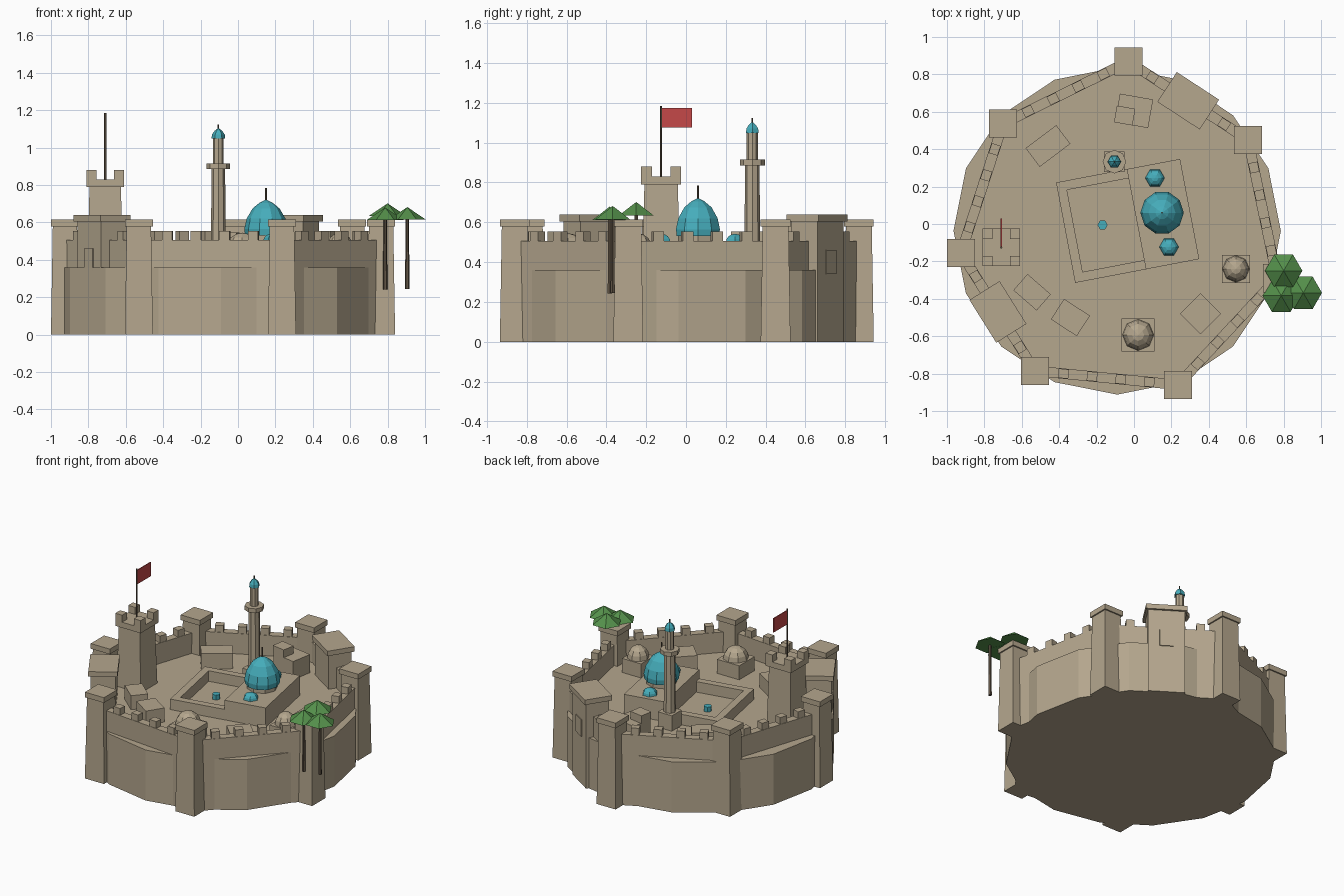
import bpy
import bmesh
from math import pi, cos, sin, atan2, radians
from mathutils import Vector, Matrix

cube = bpy.data.objects.get("Cube")
if cube:
    bpy.data.objects.remove(cube, do_unlink=True)


def material(name, rgb):
    m = bpy.data.materials.new(name)
    m.use_nodes = True
    col = (*rgb, 1)
    m.diffuse_color = col
    bsdf = next(n for n in m.node_tree.nodes if n.type == 'BSDF_PRINCIPLED')
    bsdf.inputs["Base Color"].default_value = col
    bsdf.inputs["Roughness"].default_value = 0.9
    return m


STONE = material("sandstone", (0.46, 0.385, 0.27))
BLUE = material("turquoise_tile", (0.061, 0.42, 0.5))
GREEN = material("palm_green", (0.09, 0.28, 0.07))
RED = material("flag_red", (0.56, 0.065, 0.065))
WOOD = material("dark_wood", (0.12, 0.09, 0.06))

FLOOR = 0.36


def finish(bm, name, mat, x, y, rot=0):
    bmesh.ops.recalc_face_normals(bm, faces=bm.faces)
    me = bpy.data.meshes.new(name)
    bm.to_mesh(me)
    bm.free()
    me.materials.append(mat)
    ob = bpy.data.objects.new(name, me)
    ob.location = (x, y, 0)
    ob.rotation_euler.z = rot
    bpy.context.collection.objects.link(ob)
    return ob


def box(name, x, y, z0, z1, sx, sy, rot=0, mat=STONE, taper=1.0):
    """Box standing on z0; its top is scaled by taper."""
    bm = bmesh.new()
    bmesh.ops.create_cube(bm, size=1)
    for v in bm.verts:
        k = taper if v.co.z > 0 else 1
        v.co = (v.co.x * sx * k, v.co.y * sy * k, z1 if v.co.z > 0 else z0)
    return finish(bm, name, mat, x, y, rot)


def lathe(name, x, y, profile, sides, mat=STONE, rot=0):
    """Faceted turned shape from (radius, height) pairs; radius 0 is a tip."""
    bm = bmesh.new()
    rings = []
    for r, z in profile:
        n = sides if r > 0 else 1
        rings.append([bm.verts.new((r * cos(2 * pi * i / sides), r * sin(2 * pi * i / sides), z))
                      for i in range(n)])
    for a, b in zip(rings, rings[1:]):
        for i in range(sides):
            j = (i + 1) % sides
            if len(b) == 1:
                bm.faces.new((a[i], a[j], b[0]))
            else:
                bm.faces.new((a[i], a[j], b[j], b[i]))
    for ring in (rings[0], rings[-1]):
        if len(ring) > 1:
            bm.faces.new(ring)
    return finish(bm, name, mat, x, y, rot)


def dome(name, x, y, z, r, h, sides, mat):
    steps = 4
    prof = [(r * cos(pi / 2 * i / steps), z + h * sin(pi / 2 * i / steps)) for i in range(steps)]
    return lathe(name, x, y, prof + [(0, z + h)], sides, mat)


# Raised ground inside the walls
lathe("ground_plateau", -0.09, -0.037, [(0.875, 0), (0.875, FLOOR)], 16)

# Ring of wall towers, counter-clockwise from the back
towers = [(-0.03, 0.868), (-0.70, 0.537), (-0.925, -0.155), (-0.53, -0.785),
          (0.235, -0.86), (0.765, -0.29), (0.61, 0.45)]
gates = (2, 6)
for i, (x, y) in enumerate(towers):
    box(f"wall_tower_{i}", x, y, 0, 0.578, 0.15, 0.15, taper=0.87)
    box(f"wall_tower_cap_{i}", x, y, 0.578, 0.615, 0.15, 0.15)

# Curtain walls with merlons, and gatehouses on two of them
for i, a in enumerate(towers):
    a, b = Vector(a), Vector(towers[(i + 1) % len(towers)])
    d = b - a
    mid = (a + b) / 2
    ang = atan2(d.y, d.x)
    box(f"curtain_wall_{i}", *mid, 0, 0.505, d.length, 0.055, ang)
    for k in range(1, 5):
        if i in gates and k in (2, 3):
            continue
        p = a + d * k / 5
        box(f"merlon_{i}_{k}", *p, 0.505, 0.553, 0.055, 0.05, ang)
    if i in gates:
        out = Vector((d.y, -d.x)).normalized()
        box(f"gatehouse_{i}", *mid, 0, 0.605, 0.24, 0.16, ang)
        box(f"gatehouse_cap_{i}", *mid, 0.605, 0.64, 0.27, 0.19, ang)
        box(f"gate_door_{i}", *(mid + out * 0.082), 0.34, 0.46, 0.09, 0.009, ang)

# Flag tower with corner merlons
fx, fy = -0.71, -0.125
box("flag_tower", fx, fy, FLOOR, 0.80, 0.19, 0.19, taper=0.88)
box("flag_tower_cap", fx, fy, 0.79, 0.83, 0.20, 0.20)
for sx in (-1, 1):
    for sy in (-1, 1):
        box("flag_tower_merlon", fx + sx * 0.073, fy + sy * 0.073, 0.83, 0.88, 0.054, 0.054)
lathe("flag_pole", fx, fy, [(0.006, 0.83), (0.006, 1.185)], 6, WOOD)
box("flag", fx, fy + 0.077, 1.075, 1.175, 0.006, 0.155, mat=RED)

# Minaret
mx, my = -0.105, 0.333
box("minaret_base", mx, my, FLOOR, 0.47, 0.11, 0.11)
lathe("minaret_shaft", mx, my, [(0.04, 0.47), (0.036, 0.89)], 8)
lathe("minaret_balcony", mx, my, [(0.063, 0.885), (0.063, 0.915)], 8)
lathe("minaret_lantern", mx, my, [(0.028, 0.915), (0.028, 1.05)], 8)
lathe("minaret_dome", mx, my, [(0.037, 1.048), (0.034, 1.07), (0.02, 1.09), (0, 1.105)], 6, BLUE)
lathe("minaret_finial", mx, my, [(0.004, 1.09), (0.004, 1.123)], 6, WOOD)

# Prayer hall and walled courtyard, turned together
turn = radians(10.8)
spin = Matrix.Rotation(turn, 2)
hall = Vector((0.155, 0.053))


def at_hall(x, y):
    return hall + spin @ Vector((x, y))


box("prayer_hall", *hall, FLOOR, 0.50, 0.29, 0.545, turn)
for s in (-1, 1):
    box("courtyard_side_wall", *at_hall(-0.335, s * 0.248), FLOOR, 0.435, 0.39, 0.05, turn)
box("courtyard_end_wall", *at_hall(-0.505, 0), FLOOR, 0.435, 0.05, 0.446, turn)
lathe("fountain", -0.168, -0.005, [(0.027, FLOOR), (0.027, 0.395)], 6, BLUE)

# Domes of the hall
dx, dy = 0.15, 0.06
lathe("dome_drum", dx, dy, [(0.1, 0.49), (0.1, 0.54)], 8)
lathe("main_dome", dx, dy, [(0.112, 0.53), (0.116, 0.565), (0.104, 0.62), (0.072, 0.675),
                            (0.035, 0.705), (0, 0.722)], 10, BLUE)
lathe("main_dome_finial", dx, dy, [(0.005, 0.71), (0.005, 0.785)], 6, WOOD)
for x, y in ((0.112, 0.246), (0.187, -0.123)):
    dome("small_dome", x, y, 0.50, 0.052, 0.042, 6, BLUE)

# Flat-roofed houses: x, y, length, width, height, turn
houses = [(-0.46, 0.417, 0.205, 0.125, 0.11, 37), (0, 0.605, 0.18, 0.155, 0.13, -10),
          (-0.545, -0.365, 0.165, 0.115, 0.1, -41), (-0.34, -0.50, 0.165, 0.13, 0.1, -33),
          (0.355, -0.48, 0.155, 0.155, 0.1, 45)]
for i, (x, y, sx, sy, h, t) in enumerate(houses):
    box(f"house_{i}", x, y, FLOOR, FLOOR + h, sx, sy, radians(t))
box("house_upper_room", -0.05, 0.58, 0.49, 0.545, 0.1, 0.09, radians(-10))

# Domed houses
for x, y, w in ((0.545, -0.24, 0.15), (0.022, -0.593, 0.175)):
    box("domed_house", x, y, FLOOR, 0.46, w, w)
    dome("house_dome", x, y, 0.46, w * 0.48, 0.085, 8, STONE)

# Trees outside the wall
for x, y, base in ((0.80, -0.25, 0.635), (0.787, -0.383, 0.612), (0.905, -0.368, 0.615)):
    lathe("tree_trunk", x, y, [(0.012, base - 0.37), (0.009, base + 0.02)], 6, WOOD)
    lathe("tree_crown", x, y, [(0.1, base), (0, base + 0.067)], 6, GREEN)
